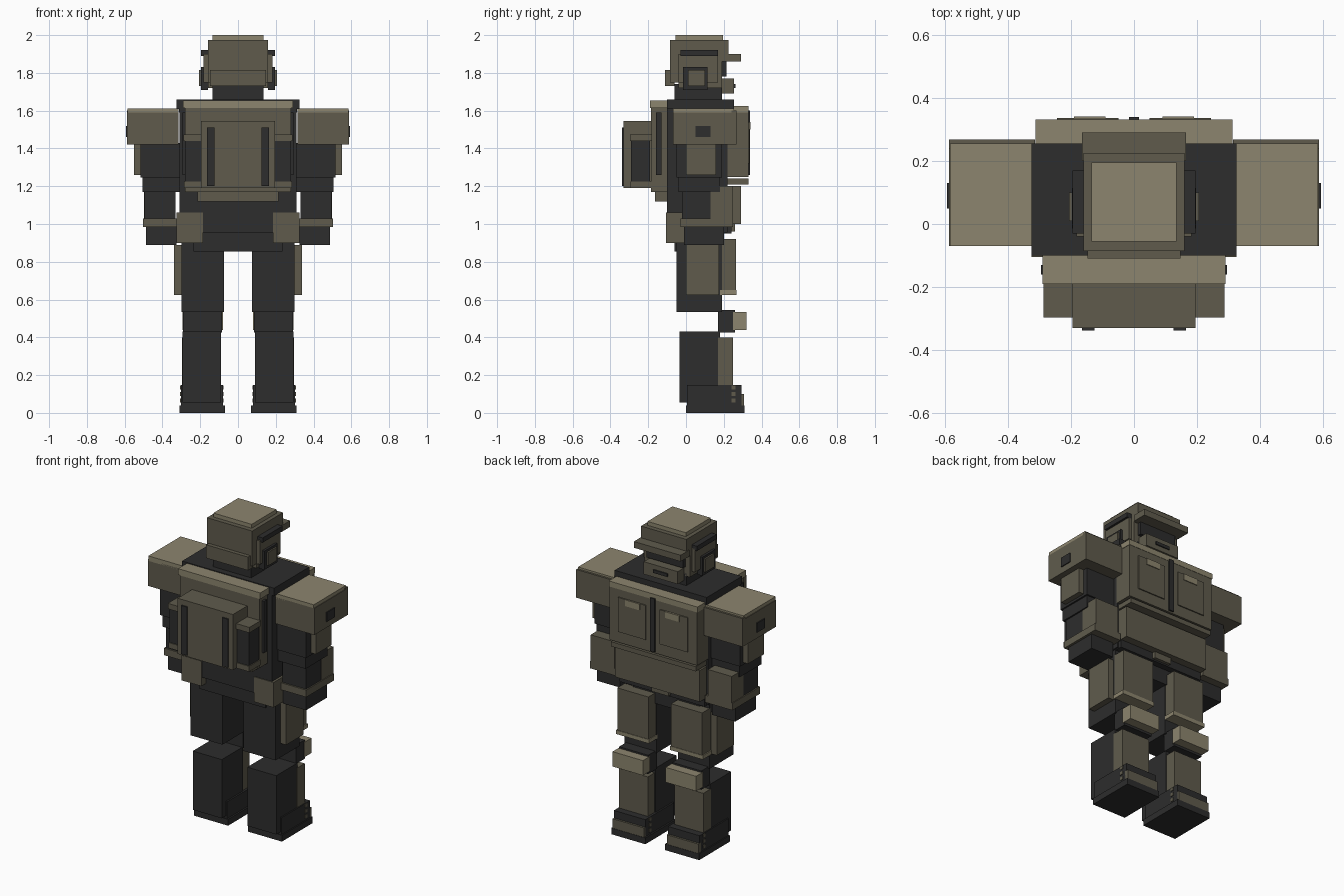
import bpy
import bmesh

cube = bpy.data.objects.get("Cube")
if cube:
    bpy.data.objects.remove(cube, do_unlink=True)


def make_material(name, red, green, blue):
    mat = bpy.data.materials.new(name)
    mat.use_nodes = True
    colour = (red, green, blue, 1)
    mat.diffuse_color = colour
    mat.node_tree.nodes["Principled BSDF"].inputs["Base Color"].default_value = colour
    return mat


OLIVE = make_material("olive_armour", .115, .105, .073)
TAN = make_material("light_olive_trim", .265, .235, .157)
DARK = make_material("dark_cloth", .026, .026, .026)


def box(name, material, x, y, z):
    """Axis aligned block spanning the given ranges."""
    bm = bmesh.new()
    bmesh.ops.create_cube(bm, size=1)
    for vert in bm.verts:
        for axis, (low, high) in enumerate((x, y, z)):
            vert.co[axis] = low if vert.co[axis] < 0 else high
    mesh = bpy.data.meshes.new(name)
    bm.to_mesh(mesh)
    bm.free()
    mesh.materials.append(material)
    obj = bpy.data.objects.new(name, mesh)
    bpy.context.collection.objects.link(obj)


def centred(name, material, half_width, y, z):
    box(name, material, (-half_width, half_width), y, z)


def pair(name, material, x, y, z):
    inner, outer = x
    box("left_" + name, material, (inner, outer), y, z)
    box("right_" + name, material, (-outer, -inner), y, z)


# Head and helmet
centred("neck", DARK, half_width=.135, y=(-.06, .19), z=(1.64, 1.74))
centred("head", OLIVE, half_width=.16, y=(-.04, .19), z=(1.72, 1.9))
centred("helmet_shell", OLIVE, half_width=.16, y=(-.085, .225), z=(1.86, 1.975))
centred("helmet_back", OLIVE, half_width=.16, y=(-.085, .0), z=(1.75, 1.9))
centred("helmet_crown", TAN, half_width=.135, y=(-.055, .195), z=(1.97, 2.0))
centred("helmet_brim", OLIVE, half_width=.165, y=(.2, .29), z=(1.86, 1.9))
centred("nape_guard", OLIVE, half_width=.148, y=(-.11, -.06), z=(1.73, 1.815))
centred("visor", DARK, half_width=.13, y=(.18, .215), z=(1.78, 1.86))
centred("jaw_guard", OLIVE, half_width=.12, y=(.18, .255), z=(1.69, 1.77))
centred("jaw_slit", DARK, half_width=.05, y=(.25, .262), z=(1.72, 1.74))
pair("helmet_side", OLIVE, x=(.15, .182), y=(-.04, .17), z=(1.75, 1.9))
pair("helmet_rail", DARK, x=(.16, .196), y=(-.03, .17), z=(1.89, 1.92))
pair("ear_pad", DARK, x=(.16, .197), y=(-.015, .115), z=(1.71, 1.83))
pair("ear_cover", OLIVE, x=(.17, .207), y=(.01, .1), z=(1.73, 1.815))

# Torso and pelvis
centred("torso", DARK, half_width=.31, y=(-.1, .22), z=(.955, 1.64))
centred("collar_plate", DARK, half_width=.325, y=(-.1, .255), z=(1.61, 1.66))
centred("pelvis", DARK, half_width=.235, y=(-.06, .2), z=(.855, .96))

# Chest armour with pockets
centred("chest_plate", OLIVE, half_width=.31, y=(.21, .33), z=(1.25, 1.6))
centred("chest_top_trim", TAN, half_width=.313, y=(.21, .332), z=(1.59, 1.625))
centred("chest_lower_trim", OLIVE, half_width=.3, y=(.21, .33), z=(1.21, 1.24))
centred("chest_zip", DARK, half_width=.016, y=(.32, .34), z=(1.26, 1.6))
pair("chest_pocket", OLIVE, x=(.05, .245), y=(.32, .337), z=(1.32, 1.54))
pair("pocket_tab", TAN, x=(.09, .19), y=(.33, .342), z=(1.5, 1.54))
centred("abdomen_plate", OLIVE, half_width=.3, y=(.2, .29), z=(1.0, 1.2))
centred("belt", DARK, half_width=.3, y=(.19, .24), z=(.95, 1.01))
centred("belt_buckle", OLIVE, half_width=.06, y=(.23, .26), z=(.96, 1.0))
pair("hip_pouch", OLIVE, x=(.185, .325), y=(-.105, .0), z=(.9, 1.06))

# Backpack
centred("back_plate", OLIVE, half_width=.28, y=(-.185, -.09), z=(1.17, 1.63))
centred("back_plate_trim", TAN, half_width=.29, y=(-.19, -.09), z=(1.615, 1.655))
centred("back_lower_pad", OLIVE, half_width=.215, y=(-.165, -.09), z=(1.12, 1.18))
pair("back_plate_strap", DARK, x=(.27, .295), y=(-.16, -.13), z=(1.26, 1.59))
centred("backpack", OLIVE, half_width=.195, y=(-.33, -.18), z=(1.19, 1.545))
pair("backpack_strap", DARK, x=(.125, .165), y=(-.338, -.32), z=(1.2, 1.51))
pair("side_pouch", DARK, x=(.19, .28), y=(-.29, -.19), z=(1.22, 1.44))
pair("side_pouch_lid", OLIVE, x=(.19, .288), y=(-.297, -.18), z=(1.44, 1.475))
pair("side_pouch_base", OLIVE, x=(.19, .285), y=(-.295, -.18), z=(1.19, 1.225))

# Shoulders
pair("shoulder", OLIVE, x=(.315, .588), y=(-.07, .25), z=(1.42, 1.59))
pair("shoulder_cap", TAN, x=(.315, .584), y=(-.07, .255), z=(1.58, 1.612))
pair("shoulder_front_trim", OLIVE, x=(.315, .588), y=(.24, .268), z=(1.42, 1.6))
pair("shoulder_badge", DARK, x=(.58, .594), y=(.05, .13), z=(1.46, 1.52))

# Arms
pair("upper_arm", DARK, x=(.3, .515), y=(-.05, .19), z=(1.245, 1.43))
pair("upper_arm_pad", OLIVE, x=(.5, .55), y=(.0, .16), z=(1.26, 1.42))
pair("elbow", DARK, x=(.31, .505), y=(-.04, .18), z=(1.17, 1.25))
pair("forearm", DARK, x=(.33, .495), y=(-.02, .19), z=(1.0, 1.18))
pair("forearm_plate", OLIVE, x=(.33, .498), y=(.13, .25), z=(1.02, 1.2))
pair("wrist_cuff", OLIVE, x=(.31, .503), y=(-.03, .25), z=(.985, 1.03))
pair("hand", DARK, x=(.325, .488), y=(-.01, .2), z=(.89, .99))

# Thighs and knees
pair("thigh", DARK, x=(.075, .3), y=(-.05, .19), z=(.535, .955))
pair("thigh_plate", OLIVE, x=(.08, .3), y=(.18, .265), z=(.64, .92))
pair("thigh_plate_trim", TAN, x=(.075, .307), y=(.18, .268), z=(.625, .65))
pair("thigh_side_plate", OLIVE, x=(.29, .34), y=(.0, .175), z=(.625, .89))
pair("knee", DARK, x=(.085, .29), y=(.17, .26), z=(.425, .545))
pair("knee_pad", TAN, x=(.08, .295), y=(.25, .32), z=(.44, .535))

# Shins and boots
pair("shin", DARK, x=(.09, .295), y=(-.035, .18), z=(.055, .43))
pair("shin_plate", OLIVE, x=(.095, .297), y=(.17, .25), z=(.14, .4))
pair("boot", DARK, x=(.08, .303), y=(.005, .295), z=(.03, .148))
pair("boot_sole", DARK, x=(.07, .31), y=(.0, .31), z=(.0, .04))
pair("boot_toe_cap", OLIVE, x=(.08, .303), y=(.28, .308), z=(.04, .1))
for row, height in enumerate((.055, .09, .125)):
    name = "boot_lace_" + str(row + 1)
    pair(name, OLIVE, x=(.076, .307), y=(.24, .262), z=(height, height + .02))
